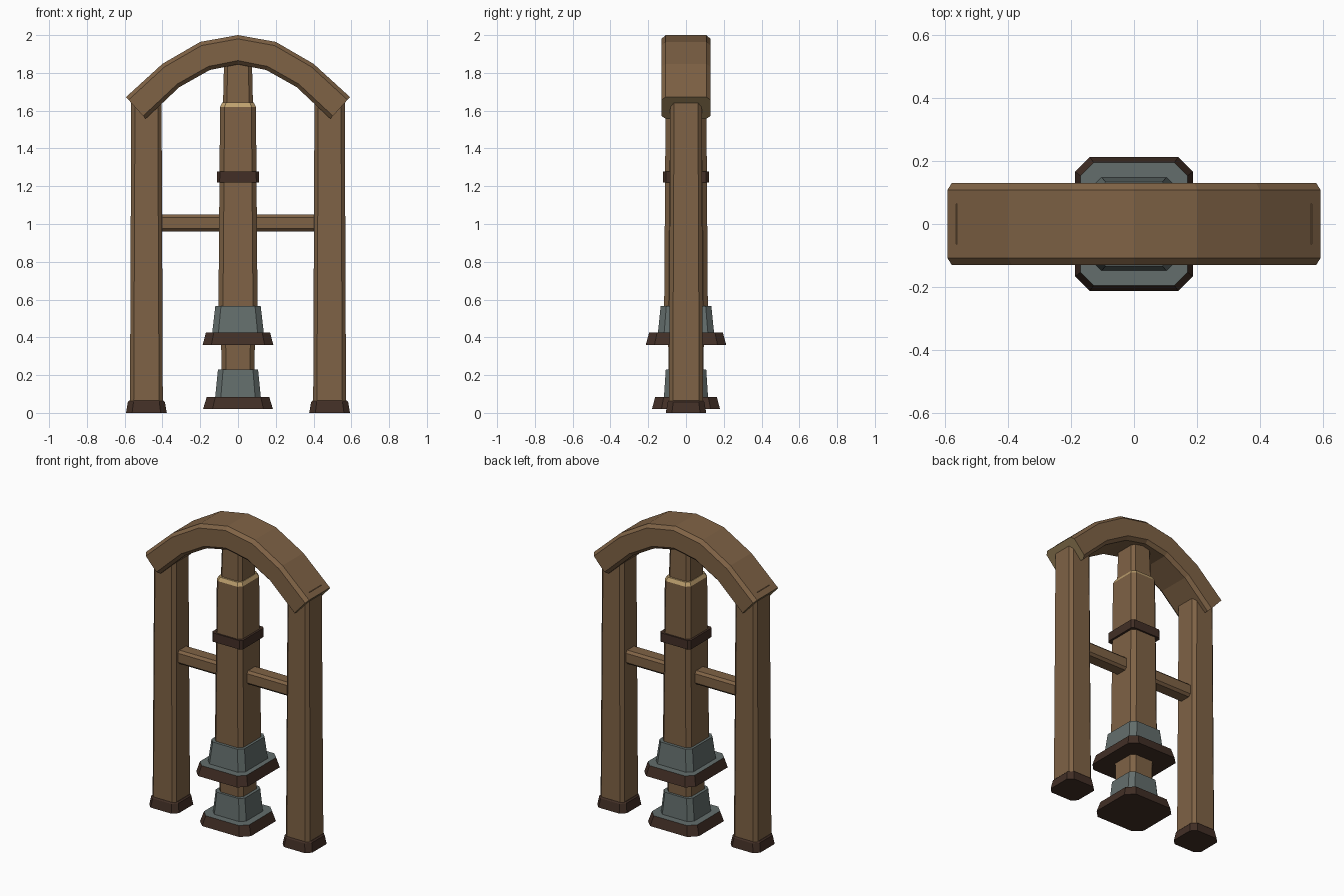
import bpy

if "Cube" in bpy.data.objects:
    bpy.data.objects.remove(bpy.data.objects["Cube"])

def material(name, r, g, b):
    m = bpy.data.materials.new(name)
    m.diffuse_color = (r, g, b, 1)
    m.use_nodes = True
    m.node_tree.nodes["Principled BSDF"].inputs["Base Color"].default_value = m.diffuse_color
    return m

WOOD = material("brown wood", 0.212, 0.123, 0.060)
DARK = material("dark brown", 0.054, 0.028, 0.019)
METAL = material("grey metal", 0.125, 0.155, 0.150)
PALE = material("pale wood edge", 0.515, 0.352, 0.156)
END = material("end grain", 0.270, 0.190, 0.085)


def loft(name, rings, mats, bands, caps):
    """Skin equal-sized rings; bands and caps give material indices."""
    n = len(rings[0])
    verts = [p for r in rings for p in r]
    faces, idx = [], []
    for k in range(len(rings) - 1):
        for j in range(n):
            a, b = k * n + j, k * n + (j + 1) % n
            faces.append((a, b, b + n, a + n))
            idx.append(bands[k])
    faces.append(tuple(reversed(range(n))))
    faces.append(tuple(range(len(verts) - n, len(verts))))
    idx += caps
    me = bpy.data.meshes.new(name)
    me.from_pydata(verts, [], faces)
    for m in mats:
        me.materials.append(m)
    for p, i in zip(me.polygons, idx):
        p.material_index = i
    ob = bpy.data.objects.new(name, me)
    bpy.context.collection.objects.link(ob)
    return ob


def octagon(hx, hy, c):
    return [(hx - c, -hy), (hx, c - hy), (hx, hy - c), (hx - c, hy),
            (c - hx, hy), (-hx, hy - c), (-hx, c - hy), (c - hx, -hy)]


def block(name, sections, cx=0, mats=(WOOD,), bands=None, caps=(0, 0)):
    """Upright chamfered block; sections are (z, half x, half y, chamfer)."""
    rings = [[(cx + x, y, z) for x, y in octagon(hx, hy, c)]
             for z, hx, hy, c in sections]
    return loft(name, rings, mats, bands or [0] * (len(rings) - 1), list(caps))


# side posts, feet and crossbars
for side, s in (("left", -1), ("right", 1)):
    block(side + "_post", [(0.05, 0.087, 0.09, 0.02), (1.70, 0.08, 0.083, 0.02)], s * 0.485)
    block(side + "_foot", [(0, 0.108, 0.107, 0.032), (0.058, 0.098, 0.097, 0.03),
                           (0.066, 0.09, 0.09, 0.026)], s * 0.485, (DARK,))
    xs = (0.08, 0.42) if s > 0 else (-0.42, -0.08)
    loft(side + "_crossbar",
         [[(x, a, 1.005 + b) for a, b in octagon(0.05, 0.045, 0.015)] for x in xs],
         (WOOD,), [0], [0, 0])

# arched top beam, swept along outer and inner profiles
half = [((0.593, 1.672), (0.489, 1.557)), ((0.40, 1.848), (0.31, 1.725)),
        ((0.20, 1.964), (0.15, 1.815))]
stations = [((-o[0], o[1]), (-i[0], i[1])) for o, i in half]
stations += [((0, 2.0), (0, 1.845))] + half[::-1]
section = [(-0.108, 0), (-0.13, 0.13), (-0.13, 0.87), (-0.108, 1),
           (0.108, 1), (0.13, 0.87), (0.13, 0.13), (0.108, 0)]
rings = [[(o[0] + (i[0] - o[0]) * t, y, o[1] + (i[1] - o[1]) * t) for y, t in section]
         for o, i in stations]
loft("arch_beam", rings, (WOOD, END), [0] * 6, [1, 1])

# central column with pale bevelled shoulder, thin upper neck and band
block("column", [(0.50, 0.104, 0.116, 0.024), (1.62, 0.095, 0.108, 0.024),
                 (1.643, 0.083, 0.096, 0.02)],
      mats=(WOOD, PALE), bands=[0, 1], caps=(0, 1))
block("column_neck", [(1.60, 0.08, 0.085, 0.02), (1.90, 0.073, 0.078, 0.02)])
block("column_band", [(1.22, 0.112, 0.122, 0.015), (1.278, 0.111, 0.121, 0.015)], mats=(DARK,))
block("lower_stem", [(0.15, 0.085, 0.09, 0.024), (0.40, 0.09, 0.095, 0.024)])

# flared plates with grey tops, and grey collars
block("upper_plate", [(0.36, 0.187, 0.213, 0.046), (0.425, 0.17, 0.195, 0.042)],
      mats=(DARK, METAL), caps=(0, 1))
block("upper_collar", [(0.42, 0.137, 0.149, 0.033), (0.567, 0.12, 0.134, 0.03)], mats=(METAL,))
block("lower_plate", [(0.02, 0.185, 0.18, 0.05), (0.085, 0.165, 0.163, 0.045)],
      mats=(DARK, METAL), caps=(0, 1))
block("lower_collar", [(0.08, 0.121, 0.117, 0.03), (0.23, 0.106, 0.107, 0.027)], mats=(METAL,))
